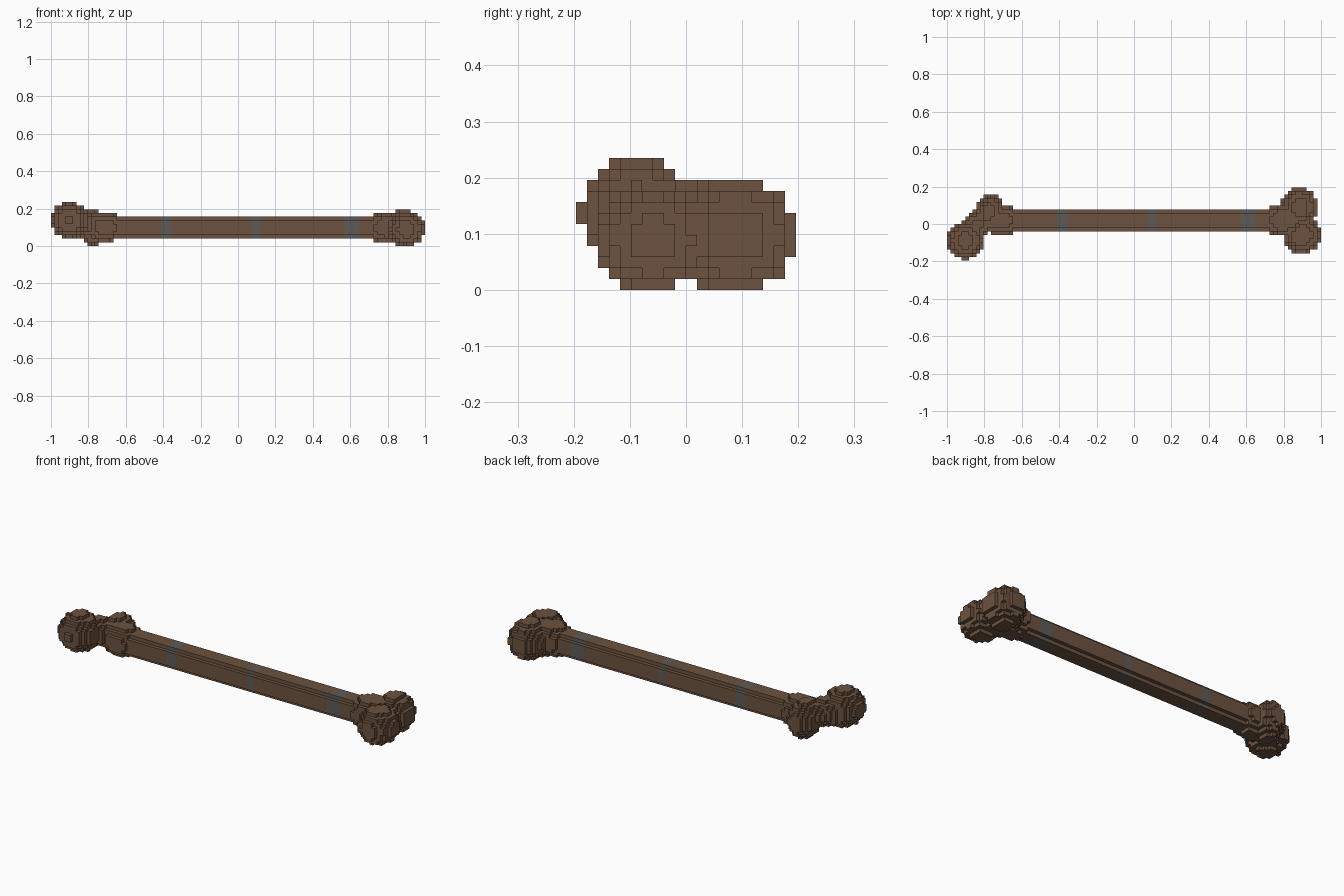
import bpy, bmesh
from math import radians
from mathutils import Vector

cube = bpy.data.objects.get("Cube")
if cube:
    bpy.data.objects.remove(cube, do_unlink=True)

NX, NY, NZ = 102, 20, 12
V = 2 / NX  # block size


def material(name, color):
    m = bpy.data.materials.new(name)
    m.use_nodes = True
    m.diffuse_color = color
    m.node_tree.nodes["Principled BSDF"].inputs["Base Color"].default_value = color
    return m


brown = material("brown bone", (0.15, 0.085, 0.05, 1))
grey = material("grey band", (0.11, 0.105, 0.095, 1))


def centre(c):
    return Vector(((c[0] + .5) * V - 1, (c[1] + .5 - NY / 2) * V, (c[2] + .5) * V))


def ellipsoid(mid, radii):
    return lambda p: sum(((a - b) / r) ** 2 for a, b, r in zip(p, mid, radii)) <= 1


def rod(a, b, radius):
    a, b = Vector(a), Vector(b)
    d = b - a

    def inside(p):
        t = max(0, min(1, (p - a).dot(d) / d.length_squared))
        return (p - a - t * d).length <= radius
    return inside


# Each part is a union of rounded volumes, sampled into blocks
parts = {
    "shaft": [rod((-.7, .02, .098), (.75, .02, .098), .059)],
    "upper_end": [
        ellipsoid((-.9, -.088, .137), (.1, .1, .1)),        # ball head
        rod((-.89, -.05, .125), (-.78, .04, .115), .07),    # neck
        ellipsoid((-.77, .068, .098), (.075, .092, .099)),  # outer knob
        ellipsoid((-.71, .02, .1), (.11, .082, .08)),       # flare
    ],
    "lower_end": [
        ellipsoid((.885, .09, .098), (.098, .108, .1)),     # back knuckle
        ellipsoid((.9, -.06, .09), (.1, .1, .092)),         # front knuckle
        ellipsoid((.8, .02, .1), (.12, .088, .085)),        # flare
    ],
}
BANDS = [(-.412, -.353), (.078, .118), (.569, .647)]

owner = {}
for name, shapes in parts.items():
    for i in range(NX):
        for j in range(NY):
            for k in range(NZ):
                if any(s(centre((i, j, k))) for s in shapes):
                    owner[i, j, k] = name


def build(name):
    bm = bmesh.new()
    corners = {}

    def vert(q):
        if q not in corners:
            corners[q] = bm.verts.new(centre(q) - Vector((V, V, V)) / 2)
        return corners[q]

    # Only the outer sides of the blocks become faces
    for cell in [c for c in owner if owner[c] == name]:
        for axis in range(3):
            u, w = (axis + 1) % 3, (axis + 2) % 3
            for side in (0, 1):
                near = list(cell)
                near[axis] += 2 * side - 1
                if tuple(near) in owner:
                    continue
                ring = []
                for du, dw in ((0, 0), (1, 0), (1, 1), (0, 1)):
                    q = list(cell)
                    q[axis] += side
                    q[u] += du
                    q[w] += dw
                    ring.append(vert(tuple(q)))
                face = bm.faces.new(ring if side else ring[::-1])
                x = centre(cell).x
                face.material_index = int(name == "shaft" and any(a < x < b for a, b in BANDS))
    bmesh.ops.dissolve_limit(bm, angle_limit=radians(1), verts=bm.verts[:],
                             edges=bm.edges[:], delimit={'MATERIAL'})
    mesh = bpy.data.meshes.new(name)
    bm.to_mesh(mesh)
    bm.free()
    mesh.materials.append(brown)
    mesh.materials.append(grey)
    bpy.context.collection.objects.link(bpy.data.objects.new(name, mesh))


for name in parts:
    build(name)
